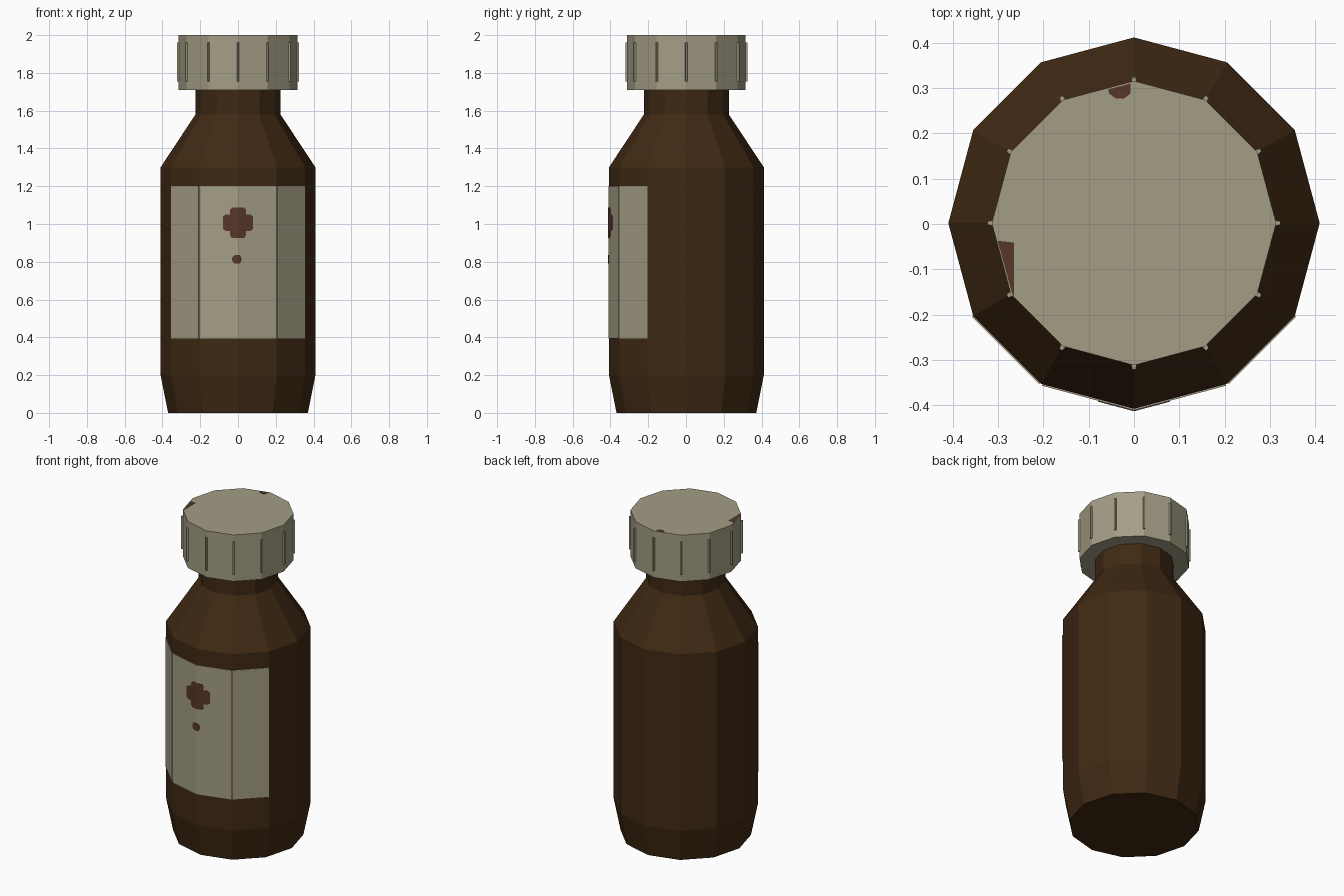
import bpy, bmesh, math
from mathutils import Vector

if "Cube" in bpy.data.objects:
    bpy.data.objects.remove(bpy.data.objects["Cube"])

SIDES = 12
YC = 0.002  # bottle axis; the label adds a little thickness in front


def material(name, rgb):
    m = bpy.data.materials.new(name)
    m.diffuse_color = (*rgb, 1)
    m.use_nodes = True
    m.node_tree.nodes["Principled BSDF"].inputs["Base Color"].default_value = m.diffuse_color
    return m


GLASS = material("brown_glass", (0.050, 0.022, 0.0065))
CREAM = material("cream", (0.37, 0.34, 0.235))
RUST = material("rust_brown", (0.095, 0.038, 0.022))


def finish(name, bm, mat):
    bmesh.ops.remove_doubles(bm, verts=bm.verts, dist=1e-5)
    bmesh.ops.recalc_face_normals(bm, faces=bm.faces)
    me = bpy.data.meshes.new(name)
    bm.to_mesh(me)
    bm.free()
    me.materials.append(mat)
    ob = bpy.data.objects.new(name, me)
    ob.location.y = YC
    bpy.context.collection.objects.link(ob)
    return ob


def polar(r, deg, z=0.0):
    a = math.radians(deg)
    return Vector((r * math.cos(a), r * math.sin(a), z))


def lathe(name, profile, mat):
    """Closed faceted solid from (radius, height) pairs."""
    bm = bmesh.new()
    rings = [[bm.verts.new(polar(r, i * 360 / SIDES, z)) for i in range(SIDES)]
             for r, z in profile]
    for a, b in zip(rings, rings[1:]):
        for i in range(SIDES):
            j = (i + 1) % SIDES
            bm.faces.new((a[i], a[j], b[j], b[i]))
    bm.faces.new(rings[0])
    bm.faces.new(rings[-1])
    return finish(name, bm, mat)


def prism(bm, outline, offset):
    """Extrude a flat outline by an offset vector."""
    face = bm.faces.new([bm.verts.new(p) for p in outline])
    new = bmesh.ops.extrude_face_region(bm, geom=[face], use_keep_orig=True)["geom"]
    bmesh.ops.translate(bm, vec=offset,
                        verts=[v for v in new if isinstance(v, bmesh.types.BMVert)])


# Bottle and cap
lathe("bottle", [(0.37, 0), (0.41, 0.20), (0.41, 1.30), (0.225, 1.58), (0.225, 1.73)], GLASS)
lathe("cap", [(0.314, 1.71), (0.314, 2.0)], CREAM)

# Grip ridges on the cap corners
bm = bmesh.new()
for i in range(SIDES):
    a = i * 360 / SIDES
    prism(bm, [polar(0.305, a - 1.4, 1.755), polar(0.323, a - 0.7, 1.755),
               polar(0.323, a + 0.7, 1.755), polar(0.305, a + 1.4, 1.755)],
          Vector((0, 0, 0.205)))
finish("cap_ridges", bm, CREAM)

# Label wrapped on the four front facets, with narrow seams
R_OUT, R_IN = 0.4135, 0.408
bm = bmesh.new()
GAP = 0.016
for start, g0, g1 in ((210, 0, GAP), (240, GAP, 0), (270, 0, GAP), (300, GAP, 0)):
    corners = []
    for r in (R_OUT, R_IN):
        p, q = polar(r, start, 0.395), polar(r, start + 30, 0.395)
        corners.append((p.lerp(q, g0), p.lerp(q, 1 - g1)))
    (o0, o1), (i0, i1) = corners
    prism(bm, [o0, o1, i1, i0], Vector((0, 0, 0.805)))
finish("label", bm, CREAM)


def on_label(x, z):
    """Point just in front of the two middle label facets."""
    return Vector((x, -R_OUT - 0.002 + abs(x) * math.tan(math.radians(15)), z))


# Painted cross folded over the front corner
quarter = [(0, 0.08), (0.033, 0.08), (0.043, 0.066), (0.043, 0.043),
           (0.066, 0.043), (0.08, 0.033)]
half = quarter + [(x, -z) for x, z in reversed(quarter)]
bm = bmesh.new()
for s in (-1, 1):
    prism(bm, [on_label(s * x, 1.007 + z) for x, z in half], Vector((0, 0.003, 0)))
finish("label_cross", bm, RUST)

# Small painted dot below the cross
bm = bmesh.new()
for s, w in ((-1, 0.032), (1, 0.018)):
    prism(bm, [on_label(s * x, 0.813 + z) for x, z in
               ((0, 0.022), (w * 0.6, 0.022), (w, 0.008), (w, -0.008),
                (w * 0.6, -0.022), (0, -0.022))], Vector((0, 0.003, 0)))
finish("label_dot", bm, RUST)

# Worn patches on the cap top
bm = bmesh.new()
for outline in ([(-0.301, -0.037), (-0.265, -0.041), (-0.265, -0.16), (-0.270, -0.15)],
                [(-0.057, 0.297), (-0.008, 0.310), (-0.008, 0.288), (-0.022, 0.277),
                 (-0.040, 0.277), (-0.055, 0.288)]):
    prism(bm, [Vector((x, y - YC, 1.999)) for x, y in outline], Vector((0, 0, 0.002)))
finish("cap_patches", bm, RUST)
